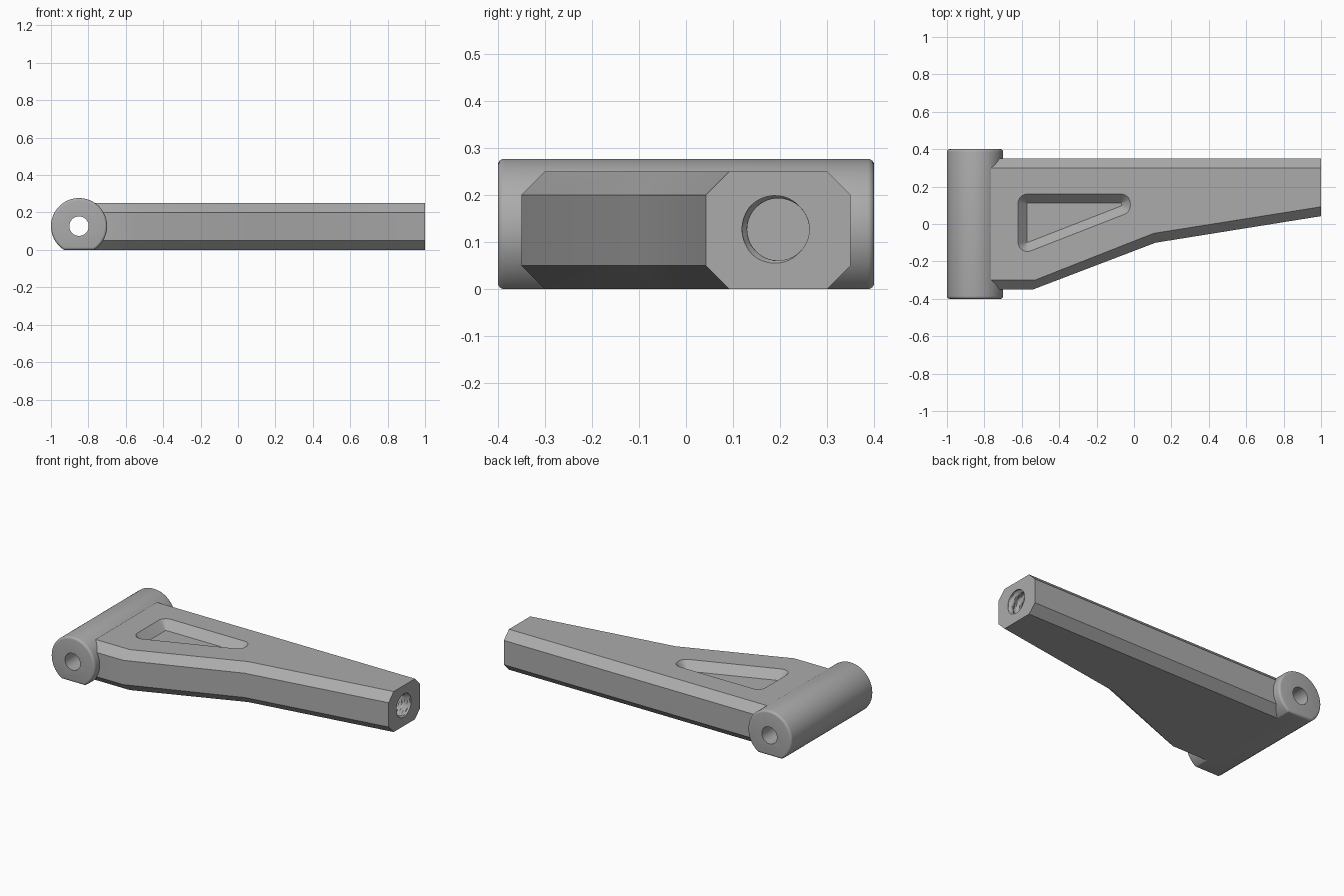
import bpy, bmesh
from math import sin, cos, tau, atan2, asin, pi, sqrt

if "Cube" in bpy.data.objects:
    bpy.data.objects.remove(bpy.data.objects["Cube"])

grey = bpy.data.materials.new("machined grey")
grey.use_nodes = True
grey.diffuse_color = (0.41, 0.41, 0.41, 1)
grey.node_tree.nodes["Principled BSDF"].inputs["Base Color"].default_value = (0.41, 0.41, 0.41, 1)


def loft(name, rings):
    """Closed solid skinned through rings with equal point counts."""
    bm = bmesh.new()
    loops = [[bm.verts.new(p) for p in ring] for ring in rings]
    n = len(loops[0])
    for a, b in zip(loops, loops[1:]):
        for i in range(n):
            j = (i + 1) % n
            bm.faces.new((a[i], a[j], b[j], b[i]))
    bm.faces.new(loops[0])
    bm.faces.new(loops[-1])
    bmesh.ops.recalc_face_normals(bm, faces=bm.faces)
    mesh = bpy.data.meshes.new(name)
    bm.to_mesh(mesh)
    bm.free()
    mesh.materials.append(grey)
    obj = bpy.data.objects.new(name, mesh)
    bpy.context.collection.objects.link(obj)
    return obj


def combine(target, tool, operation):
    """Apply a boolean and discard the tool."""
    bpy.context.view_layer.objects.active = target
    mod = target.modifiers.new("combine", "BOOLEAN")
    mod.operation, mod.solver, mod.object = operation, "EXACT", tool
    bpy.ops.object.modifier_apply(modifier=mod.name)
    bpy.data.objects.remove(tool)


# Tapered arm with chamfered long edges
outer = [(-0.8, 0.35), (-0.8, -0.35), (-0.54, -0.35), (0.115, -0.1), (1, 0.042), (1, 0.35)]
inner = [(-0.8, 0.3), (-0.8, -0.3), (-0.53, -0.3), (0.105, -0.05), (1, 0.092), (1, 0.3)]
arm = loft("suspension_arm", [[(x, y, z) for x, y in pts] for pts, z in
                              ((inner, 0), (outer, 0.05), (outer, 0.2), (inner, 0.25))])

# Pivot barrel: round with a flat underside and softened rims
PX, PZ, R = -0.85, 0.127, 0.15


def barrel_ring(y, inset, n=96):
    r = R - inset
    start = -asin((PZ - inset) / r)
    sweep = pi - 2 * start
    return [(PX + r * cos(start + sweep * i / n), y, PZ + r * sin(start + sweep * i / n))
            for i in range(n + 1)]


FILLET = 0.014
rim = [(0.4 - FILLET * (1 - cos(a)), FILLET * (1 - sin(a))) for a in (i * pi / 8 for i in range(5))]
sections = [(-y, d) for y, d in rim] + [(y, d) for y, d in reversed(rim)]
combine(arm, loft("pivot_barrel", [barrel_ring(y, d) for y, d in sections]), "UNION")

# Pivot pin hole
combine(arm, loft("pin_hole", [[(PX + 0.052 * cos(tau * i / 48), y, PZ + 0.052 * sin(tau * i / 48))
                                for i in range(48)] for y in (-0.5, 0.5)]), "DIFFERENCE")

# Sloped triangular pocket with rounded corners
floor = [(-0.57, 0.11), (-0.57, -0.097), (-0.07, 0.098), (-0.07, 0.11)]


def pocket_ring(z, width):
    pts = []
    for k, (x, y) in enumerate(floor):
        px, py = floor[k - 1]
        nx, ny = floor[(k + 1) % len(floor)]
        a = atan2(y - py, x - px) - pi / 2
        b = atan2(ny - y, nx - x) - pi / 2
        turn = (b - a) % tau
        pts += [(x + width * cos(a + turn * i / 8), y + width * sin(a + turn * i / 8), z)
                for i in range(9)]
    return pts


combine(arm, loft("pocket", [pocket_ring(0.2, 0.002), pocket_ring(0.25, 0.05),
                             pocket_ring(0.27, 0.07)]), "DIFFERENCE")

# Threaded bore: radius follows a helix
PITCH, DEPTH, STEPS, SIDES = 0.05, 0.4, 64, 40


def thread_ring(x):
    pts = []
    for i in range(SIDES):
        phase = (x / PITCH - i / SIDES) % 1
        r = 0.066 + 0.011 * min(1, max(0, 1.5 - abs(phase - 0.5) * 4))
        pts.append((x, 0.196 + r * cos(tau * i / SIDES), PZ + r * sin(tau * i / SIDES)))
    return pts


combine(arm, loft("threaded_bore", [thread_ring(1.02 - (DEPTH + 0.02) * i / STEPS)
                                    for i in range(STEPS + 1)]), "DIFFERENCE")

# Smooth the round surfaces, keep machined edges crisp
bpy.ops.object.select_all(action="DESELECT")
arm.select_set(True)
bpy.context.view_layer.objects.active = arm
bpy.ops.object.shade_smooth_by_angle(angle=0.4)
